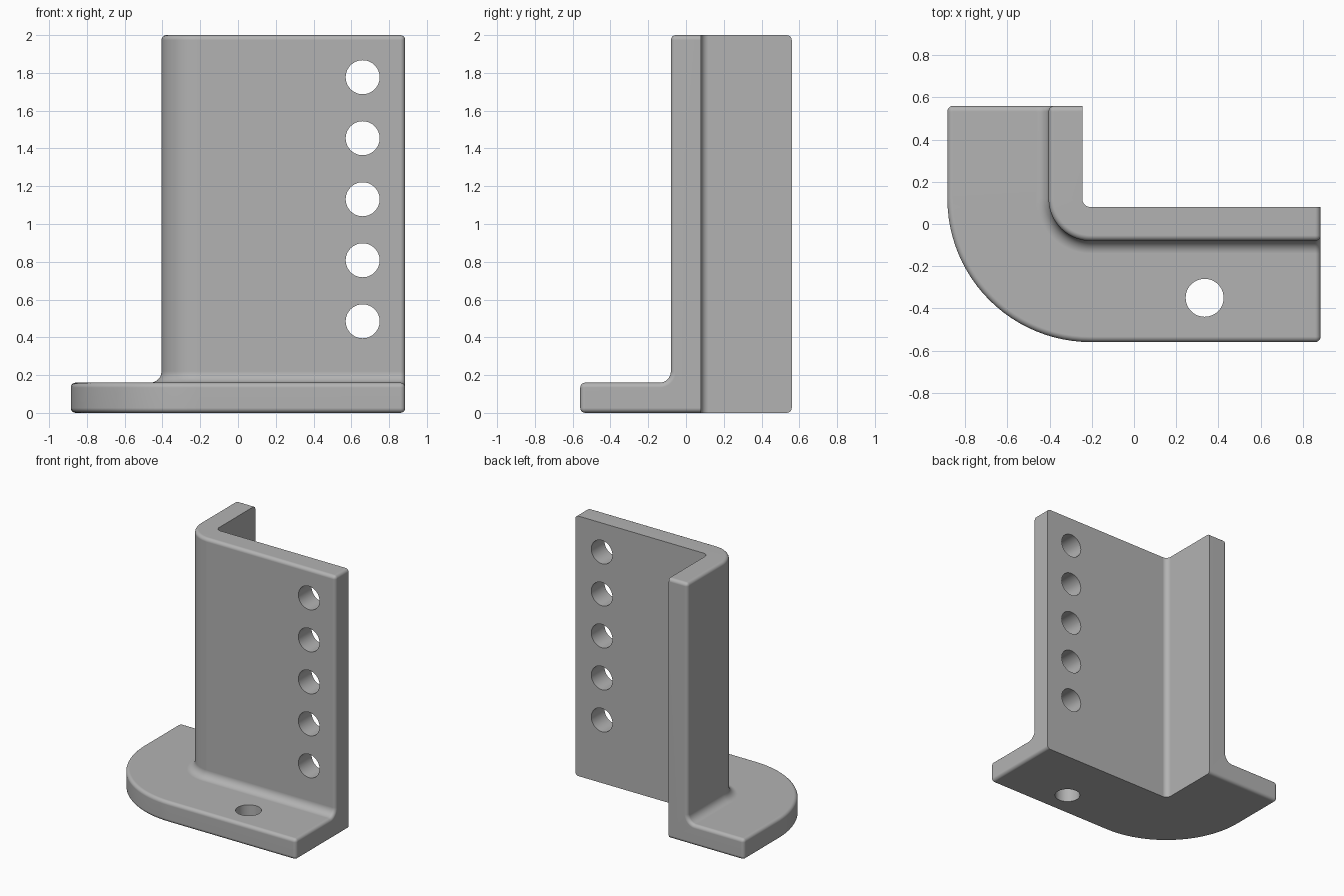
import bpy, bmesh, math
from mathutils import Vector, Matrix

if "Cube" in bpy.data.objects:
    bpy.data.objects.remove(bpy.data.objects["Cube"])

CX, CY, R0 = -0.205, 0.12, 0.04      # corner centre and inner corner radius
WALL, FLANGE, BASE, TOP = 0.16, 0.64, 0.16, 2.0
X_END, Y_END = 0.885, 0.56
FILLET, ROUND = 0.06, 0.026

grey = bpy.data.materials.new("plain_grey")
grey.diffuse_color = (0.45, 0.45, 0.45, 1)
grey.use_nodes = True
grey.node_tree.nodes["Principled BSDF"].inputs["Base Color"].default_value = grey.diffuse_color

# L cross-section as (distance from inner face, height), with a fillet at the root
profile = [(0, 0), (FLANGE, 0), (FLANGE, BASE)]
for i in range(9):
    a = math.pi / 2 * i / 8
    profile.append((WALL + FILLET * (1 - math.sin(a)), BASE + FILLET * (1 - math.cos(a))))
profile += [(WALL, TOP), (0, TOP)]

# Plan path: straight, quarter turn, straight; each station is (centre, outward direction)
stations = [(Vector((CX, Y_END, 0)), Vector((-1, 0, 0)))]
for i in range(25):
    a = math.pi + math.pi / 2 * i / 24
    stations.append((Vector((CX, CY, 0)), Vector((math.cos(a), math.sin(a), 0))))
stations.append((Vector((X_END, CY, 0)), Vector((0, -1, 0))))

# Sweep the section along the path
bm = bmesh.new()
rings = [[bm.verts.new(c + d * (R0 + o) + Vector((0, 0, z))) for o, z in profile]
         for c, d in stations]
n = len(profile)
for r, s in zip(rings, rings[1:]):
    for i in range(n):
        j = (i + 1) % n
        bm.faces.new((r[i], r[j], s[j], s[i]))
bm.faces.new(rings[0])
bm.faces.new(rings[-1])
bmesh.ops.recalc_face_normals(bm, faces=bm.faces)

# Round every sharp edge except those around the inner face and under its corner
inner = {v for r in rings for v in (r[0], r[-1])}
sharp = [e for e in bm.edges
         if e.calc_face_angle(0) > math.radians(50) and not all(v in inner for v in e.verts)]
bmesh.ops.bevel(bm, geom=sharp, offset=ROUND, offset_type='OFFSET', segments=5,
                profile=0.5, affect='EDGES', clamp_overlap=True)
mesh = bpy.data.meshes.new("angle_bracket")
bm.to_mesh(mesh)
bm.free()
bracket = bpy.data.objects.new("angle_bracket", mesh)
bpy.context.collection.objects.link(bracket)
mesh.materials.append(grey)


def drill(location, rotation):
    """Cut one round through hole."""
    bpy.ops.mesh.primitive_cylinder_add(vertices=48, radius=0.09, depth=0.4,
                                        location=location, rotation=rotation)
    cutter = bpy.context.object
    cutter.name = "hole_cutter"
    cutter.hide_render = True
    bpy.context.view_layer.objects.active = bracket
    mod = bracket.modifiers.new("hole", 'BOOLEAN')
    mod.operation, mod.solver, mod.object = 'DIFFERENCE', 'EXACT', cutter
    bpy.ops.object.modifier_apply(modifier=mod.name)
    bpy.data.objects.remove(cutter)


# Column of wall holes and the single flange hole
for i in range(5):
    drill((0.66, 0, 0.485 + i * 0.323), (math.pi / 2, 0, 0))
drill((0.335, -0.35, 0.08), (0, 0, 0))

# Smooth the rounds while keeping the flats crisp
bpy.ops.object.select_all(action='DESELECT')
bracket.select_set(True)
bpy.context.view_layer.objects.active = bracket
bpy.ops.object.shade_smooth_by_angle(angle=math.radians(35))
bracket.modifiers.new("flat_normals", 'WEIGHTED_NORMAL').keep_sharp = True
